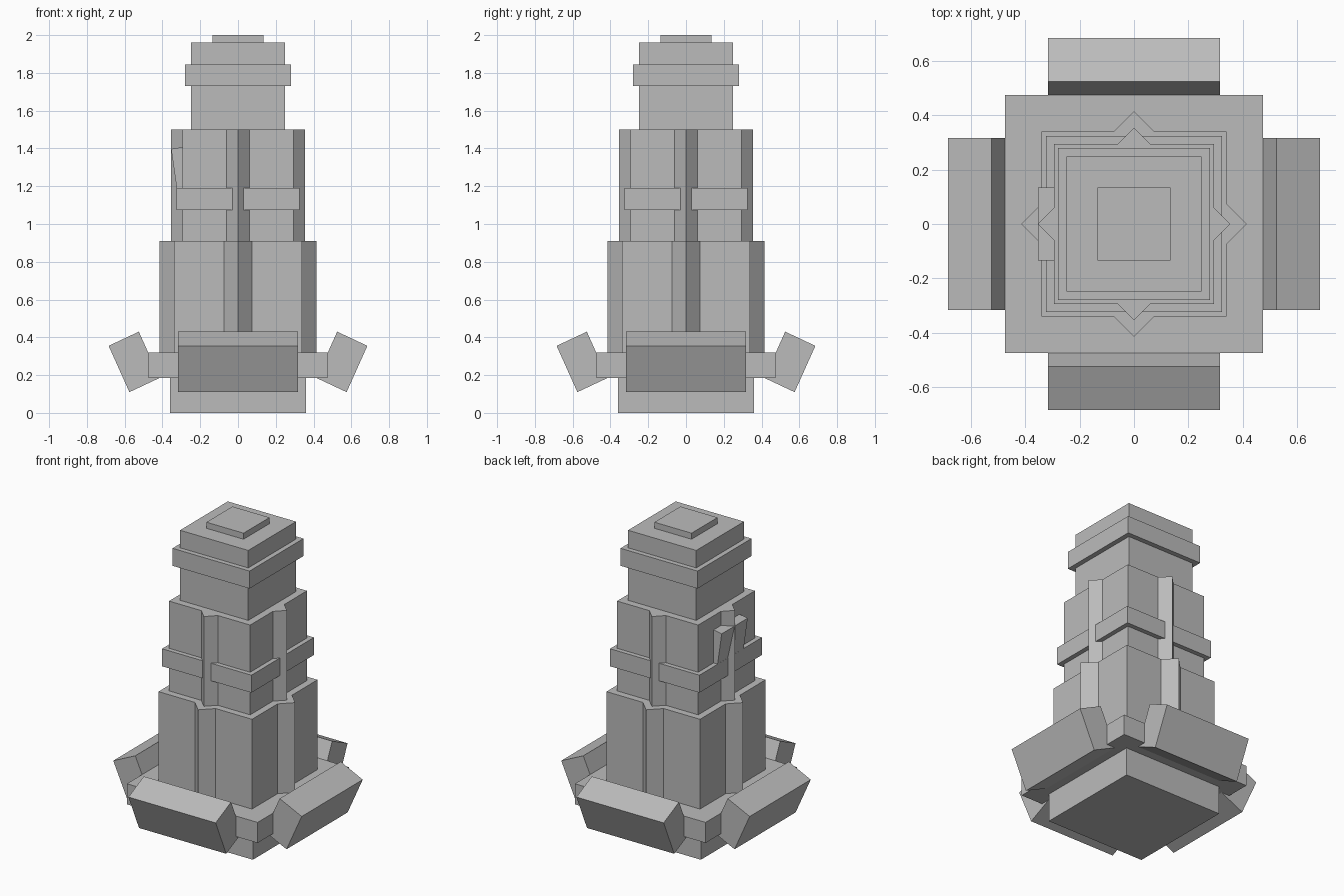
import bpy, math
from mathutils import Matrix

default = bpy.data.objects.get("Cube")
if default:
    bpy.data.objects.remove(default, do_unlink=True)

stone = bpy.data.materials.new("grey_stone")
stone.use_nodes = True
GREY = (0.5, 0.5, 0.5, 1)
stone.diffuse_color = GREY
stone.node_tree.nodes["Principled BSDF"].inputs["Base Color"].default_value = GREY


def prism(name, outline, lo, hi, along="z"):
    """Extrude an outline: (x, y) along z, or (x, z) along y."""
    n = len(outline)
    if along == "z":
        verts = [(a, b, h) for h in (lo, hi) for a, b in outline]
    else:
        verts = [(a, h, b) for h in (hi, lo) for a, b in outline]
    faces = [tuple(reversed(range(n))), tuple(range(n, 2 * n))]
    faces += [(i, (i + 1) % n, n + (i + 1) % n, n + i) for i in range(n)]
    mesh = bpy.data.meshes.new(name)
    mesh.from_pydata(verts, [], faces)
    mesh.materials.append(stone)
    obj = bpy.data.objects.new(name, mesh)
    bpy.context.collection.objects.link(obj)
    return obj


def block(name, half, lo, hi):
    """Square block centred on the tower axis."""
    return prism(name, [(-half, -half), (half, -half), (half, half), (-half, half)], lo, hi)


def ridged_block(name, half, peak, lo, hi):
    """Square block with a 45 degree vertical ridge in the middle of each side."""
    w = peak - half
    side = [(half, -half), (half, -w), (peak, 0), (half, w)]
    outline = []
    for k in range(4):
        c, s = round(math.cos(k * math.pi / 2)), round(math.sin(k * math.pi / 2))
        outline += [(c * x - s * y, s * x + c * y) for x, y in side]
    return prism(name, outline, lo, hi)


# Base and ledge
block("foundation", 0.36, 0, 0.19)
block("ledge", 0.475, 0.185, 0.32)

# Tower stages
ridged_block("lower_tower", 0.34, 0.415, 0.3, 0.91)
ridged_block("upper_tower", 0.295, 0.355, 0.9, 1.5)
block("middle_band", 0.325, 1.075, 1.19)
block("turret", 0.248, 1.49, 1.96)
block("turret_band", 0.28, 1.73, 1.845)
block("roof_cap", 0.135, 1.95, 2.0)

# Tilted bumpers around the ledge
bumper = [(0.415, 0.185), (0.575, 0.11), (0.685, 0.355), (0.525, 0.43)]
for k, side in enumerate(("left", "back", "right", "front")):
    obj = prism(side + "_bumper", bumper, -0.317, 0.317, along="y")
    obj.data.transform(Matrix.Rotation(k * math.pi / 2, 4, "Z"))

# Leaning plate on the right wall
plate = [(-0.354, 1.397), (-0.313, 1.11), (-0.22, 1.12), (-0.25, 1.415)]
prism("leaning_plate", plate, -0.135, 0.135, along="y")
